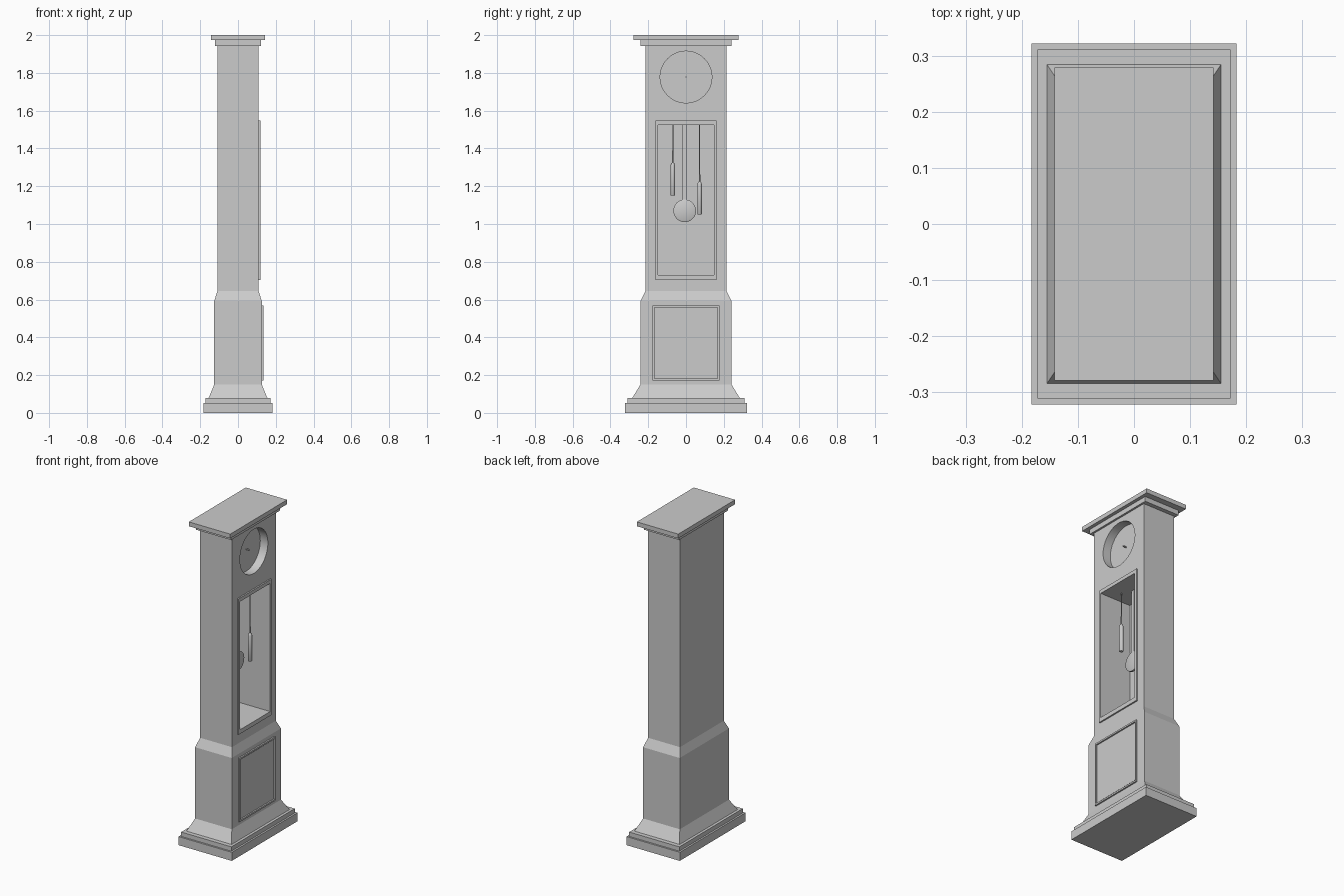
import bpy, bmesh, math
from mathutils import Matrix

if "Cube" in bpy.data.objects:
    bpy.data.objects.remove(bpy.data.objects["Cube"])


def finish(name, bm, smooth=False):
    bmesh.ops.recalc_face_normals(bm, faces=bm.faces)
    me = bpy.data.meshes.new(name)
    bm.to_mesh(me)
    bm.free()
    ob = bpy.data.objects.new(name, me)
    bpy.context.collection.objects.link(ob)
    if smooth:
        bpy.ops.object.select_all(action='DESELECT')
        ob.select_set(True)
        bpy.context.view_layer.objects.active = ob
        bpy.ops.object.shade_smooth_by_angle(angle=math.radians(35))
    return ob


def loft(name, rings):
    """Stack of centred rectangles: (half x, half y, z)."""
    bm = bmesh.new()
    loops = [[bm.verts.new((sx * hx, sy * hy, z)) for sx, sy in
              ((-1, -1), (1, -1), (1, 1), (-1, 1))] for hx, hy, z in rings]
    for a, b in zip(loops, loops[1:]):
        for i in range(4):
            j = (i + 1) % 4
            bm.faces.new((a[i], a[j], b[j], b[i]))
    bm.faces.new(loops[0])
    bm.faces.new(loops[-1])
    return finish(name, bm)


def box(name, x0, x1, y0, y1, z0, z1):
    bm = bmesh.new()
    m = Matrix.Translation(((x0 + x1) / 2, (y0 + y1) / 2, (z0 + z1) / 2))
    bmesh.ops.create_cube(bm, size=1, matrix=m @ Matrix.Diagonal((x1 - x0, y1 - y0, z1 - z0, 1)))
    return finish(name, bm)


def lathe(name, profile, loc, along_x=False, n=32):
    """Turned part from (radius, height) points, about z or x."""
    bm = bmesh.new()
    m = Matrix.Translation(loc)
    if along_x:
        m = m @ Matrix.Rotation(math.pi / 2, 4, 'Y')
    loops = [[bm.verts.new(m @ Matrix.Rotation(2 * math.pi * i / n, 4, 'Z')
                           @ Matrix.Translation((r, 0, h)).to_translation())
              for i in range(n)] for r, h in profile]
    for a, b in zip(loops, loops[1:]):
        for i in range(n):
            j = (i + 1) % n
            bm.faces.new((a[i], a[j], b[j], b[i]))
    bm.faces.new(loops[0])
    bm.faces.new(loops[-1])
    return finish(name, bm, True)


def frame(name, x0, x1, outer, inner):
    """Rectangular border on the clock front: (half y, z0, z1)."""
    bm = bmesh.new()

    def ring(x, r):
        h, a, b = r
        return [bm.verts.new((x, y, z)) for y, z in ((-h, a), (h, a), (h, b), (-h, b))]
    loops = [ring(x0, outer), ring(x1, outer), ring(x1, inner), ring(x0, inner)]
    for k in range(4):
        a, b = loops[k], loops[(k + 1) % 4]
        for i in range(4):
            j = (i + 1) % 4
            bm.faces.new((a[i], a[j], b[j], b[i]))
    return finish(name, bm)


def cut(target, cutter):
    mod = target.modifiers.new('cut', 'BOOLEAN')
    mod.operation = 'DIFFERENCE'
    mod.solver = 'EXACT'
    mod.object = cutter
    bpy.context.view_layer.objects.active = target
    bpy.ops.object.modifier_apply(modifier=mod.name)
    bpy.data.objects.remove(cutter)


# plinth steps and top cornice
loft('plinth', [(.183, .322, 0), (.183, .322, .053), (.172, .311, .053), (.172, .311, .08)])
loft('cornice', [(.121, .241, 1.943), (.121, .241, 1.973), (.142, .279, 1.973), (.142, .279, 2)])

# case with flared foot and waist, hollowed for pendulum and dial
case = loft('case', [(.155, .284, .08), (.126, .241, .15), (.126, .241, .592),
                     (.109, .215, .645), (.109, .215, 1.943)])
cut(case, box('cavity_cutter', -.093, .2, -.147, .147, .73, 1.525))
cut(case, lathe('dial_cutter', [(.137, 0), (.137, .1)], (.057, 0, 1.778), True, 48))
lathe('dial_pin', [(.004, 0), (.004, .025)], (.055, 0, 1.778), True, 12)

# door frame and lower panel
frame('door_frame', .105, .118, (.162, .704, 1.547), (.147, .73, 1.525))
frame('panel_frame', .12, .135, (.177, .172, .568), (.168, .182, .558))
box('lower_panel', .12, .13, -.163, .163, .187, .553)

# pendulum
box('pendulum_rod', -.004, .002, -.019, .004, 1.07, 1.526)
lathe('pendulum_bob', [(.052, -.01), (.06, -.006), (.06, .006), (.052, .01)],
      (0, -.007, 1.07), True)

# hanging weights on cords
for side, y, z in (('left', -.07, 1.15), ('right', .072, 1.05)):
    lathe(side + '_weight', [(.01, 0), (.012, .003), (.012, .16), (.008, .172), (.004, .175),
                             (.003, .24)], (.033, y, z), n=16)
    lathe(side + '_cord', [(.0025, z + .23), (.0025, 1.526)], (.033, y, 0), n=8)
